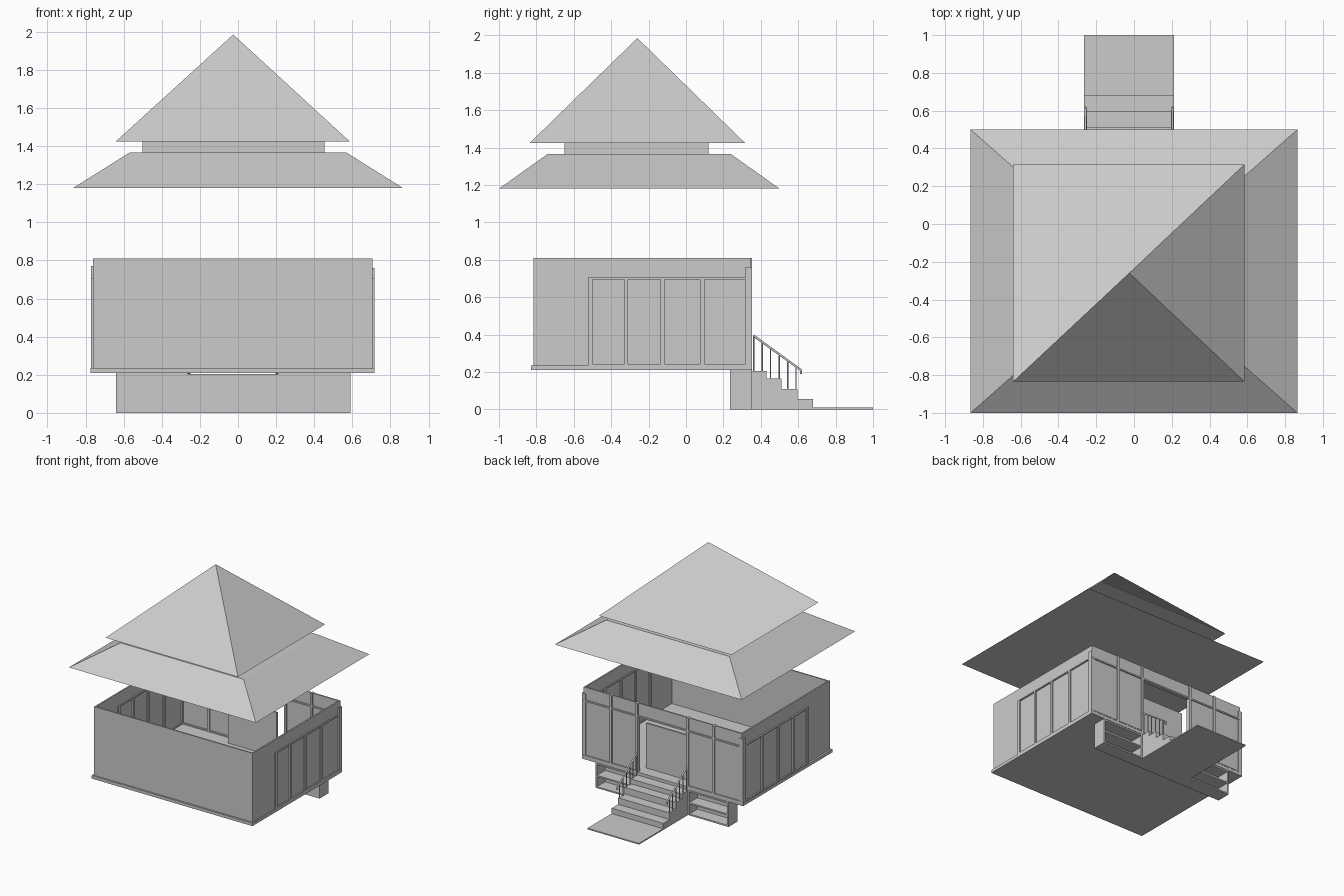
import bpy
import bmesh
from math import atan2, hypot
from mathutils import Vector

old = bpy.data.objects.get("Cube")
if old:
    bpy.data.objects.remove(old, do_unlink=True)

gray = bpy.data.materials.new("light_gray")
gray.use_nodes = True
COLOR = (0.6, 0.6, 0.6, 1)
gray.diffuse_color = COLOR
for node in gray.node_tree.nodes:
    if node.type == "BSDF_PRINCIPLED":
        node.inputs["Base Color"].default_value = COLOR


def finish(name, bm):
    mesh = bpy.data.meshes.new(name)
    bm.to_mesh(mesh)
    bm.free()
    mesh.materials.append(gray)
    obj = bpy.data.objects.new(name, mesh)
    bpy.context.collection.objects.link(obj)
    return obj


def add_box(bm, x, y, z):
    """Box from three (low, high) ranges."""
    made = bmesh.ops.create_cube(bm, size=1)["verts"]
    for v in made:
        v.co = Vector([(lo + hi) / 2 + c * (hi - lo)
                       for c, (lo, hi) in zip(v.co, (x, y, z))])


def boxes(name, *ranges):
    bm = bmesh.new()
    for r in ranges:
        add_box(bm, *r)
    return finish(name, bm)


def ring(bm, x, y, z):
    return [bm.verts.new(p) for p in ((x[0], y[0], z), (x[1], y[0], z),
                                      (x[1], y[1], z), (x[0], y[1], z))]


# Main dimensions
WX = (-0.76, 0.705)
WY = (-0.815, 0.345)
FLOOR, TOP, HEAD = 0.235, 0.81, 0.695
THICK = 0.012
DOOR = (-0.25, 0.205)
STAIR = (-0.265, 0.212)

# Upper roof: the two rear slopes form one folded face
bm = bmesh.new()
a, b, c, d = ring(bm, (-0.64, 0.585), (-0.835, 0.315), 1.425)
apex = bm.verts.new((-0.025, -0.26, 1.985))
for face in ((d, c, b, a), (apex, a, b), (apex, b, c), (apex, c, d, a)):
    bm.faces.new(face)
finish("upper_roof", bm)

# Lower roof
bm = bmesh.new()
low = ring(bm, (-0.865, 0.865), (-1, 0.5), 1.18)
high = ring(bm, (-0.57, 0.57), (-0.74, 0.24), 1.365)
bm.faces.new(low[::-1])
bm.faces.new(high)
for i in range(4):
    j = (i + 1) % 4
    bm.faces.new((low[i], low[j], high[j], high[i]))
finish("lower_roof", bm)
boxes("roof_neck", ((-0.5, 0.455), (-0.65, 0.12), (1.365, 1.425)))

# Floor and walls
boxes("floor_slab", ((-0.775, 0.715), (-0.83, 0.352), (0.21, FLOOR)))
boxes("front_wall", (WX, (WY[0], WY[0] + THICK), (FLOOR, TOP)))
boxes("right_wall", ((WX[0], WX[0] + THICK), WY, (FLOOR, TOP)))
boxes("left_wall", ((WX[1] - THICK, WX[1]), WY, (FLOOR, TOP)))
BY = (WY[1] - THICK, WY[1])
boxes("back_wall",
      ((WX[0], DOOR[0]), BY, (FLOOR, TOP)),
      ((DOOR[1], WX[1]), BY, (FLOOR, TOP)),
      (DOOR, BY, (HEAD, TOP)))
boxes("entry_screen", ((-0.26, 0.19), (0.24, 0.255), (FLOOR, 0.61)))

# Window frames on both sides, showing inside and outside
BARS = ((-0.525, -0.5), (-0.33, -0.31), (-0.135, -0.115), (0.075, 0.1))
for name, x, post_top in (("right_window_frame", (-0.772, -0.738), 0.77),
                          ("left_window_frame", (0.683, 0.715), 0.76)):
    parts = [(x, bar, (FLOOR, HEAD)) for bar in BARS]
    parts.append((x, (-0.525, 0.35), (HEAD, 0.705)))
    parts.append((x, (-0.525, 0.35), (FLOOR, 0.243)))
    parts.append((x, (0.318, 0.352), (FLOOR, post_top)))
    boxes(name, *parts)

# Back wall posts and rails
RY = (0.322, 0.354)
posts = [((x - 0.01, x + 0.01), RY, (FLOOR, TOP))
         for x in (0.45, 0.21, -0.26, -0.5)]
rails = [(WX, RY, (HEAD, HEAD + 0.012))]
for side in ((WX[0], DOOR[0]), (DOOR[1], WX[1])):
    rails.append((side, RY, (FLOOR, 0.245)))
boxes("back_frame", *posts, *rails)

# Open shelves beside the stairs
SY = (0.235, 0.352)
for name, x in (("right_shelf", (-0.64, STAIR[0])), ("left_shelf", (STAIR[1], 0.59))):
    parts = [(x, (SY[0], SY[0] + 0.01), (0, 0.21))]
    for z in (0, 0.095, 0.195):
        parts.append((x, SY, (z, z + 0.012)))
    for px in (x[0], x[1] - 0.012):
        parts.append(((px, px + 0.012), SY, (0, 0.21)))
    boxes(name, *parts)

# Stairs from a stepped profile
STEPS = ((0.43, 0.205), (0.51, 0.165), (0.595, 0.11), (0.68, 0.055), (1.0, 0.01))
profile = [(SY[0], 0)]
y0 = SY[0]
for y1, z in STEPS:
    profile += [(y0, z), (y1, z)]
    y0 = y1
profile.append((y0, 0))
bm = bmesh.new()
face = bm.faces.new([bm.verts.new((STAIR[0], y, z)) for y, z in profile])
moved = bmesh.ops.extrude_face_region(bm, geom=[face])["geom"]
bmesh.ops.translate(bm, vec=(STAIR[1] - STAIR[0], 0, 0),
                    verts=[g for g in moved if isinstance(g, bmesh.types.BMVert)])
bmesh.ops.recalc_face_normals(bm, faces=bm.faces)
finish("stairs", bm)


def step_height(y):
    return next(z for end, z in STEPS if y < end)


# Stair railings: sloped handrail, turned-down end, balusters
START, END = (0.36, 0.395), (0.615, 0.21)
slope = (END[1] - START[1]) / (END[0] - START[0])
for name, x in (("right_railing", -0.257), ("left_railing", 0.204)):
    curve = bpy.data.curves.new(name, "CURVE")
    curve.dimensions = "3D"
    curve.bevel_depth = 0.007
    curve.bevel_resolution = 1
    curve.use_fill_caps = True
    curve.materials.append(gray)
    lines = [[START, END, (END[0], 0.188)]]
    for y in (0.362, 0.408, 0.452, 0.498, 0.544, 0.588):
        lines.append([(y, step_height(y)), (y, START[1] + slope * (y - START[0]))])
    for n, line in enumerate(lines):
        spline = curve.splines.new("POLY")
        spline.points.add(len(line) - 1)
        for point, (y, z) in zip(spline.points, line):
            point.co = (x, y, z, 1)
            point.radius = 1 if n == 0 else 0.6
    obj = bpy.data.objects.new(name, curve)
    bpy.context.collection.objects.link(obj)
